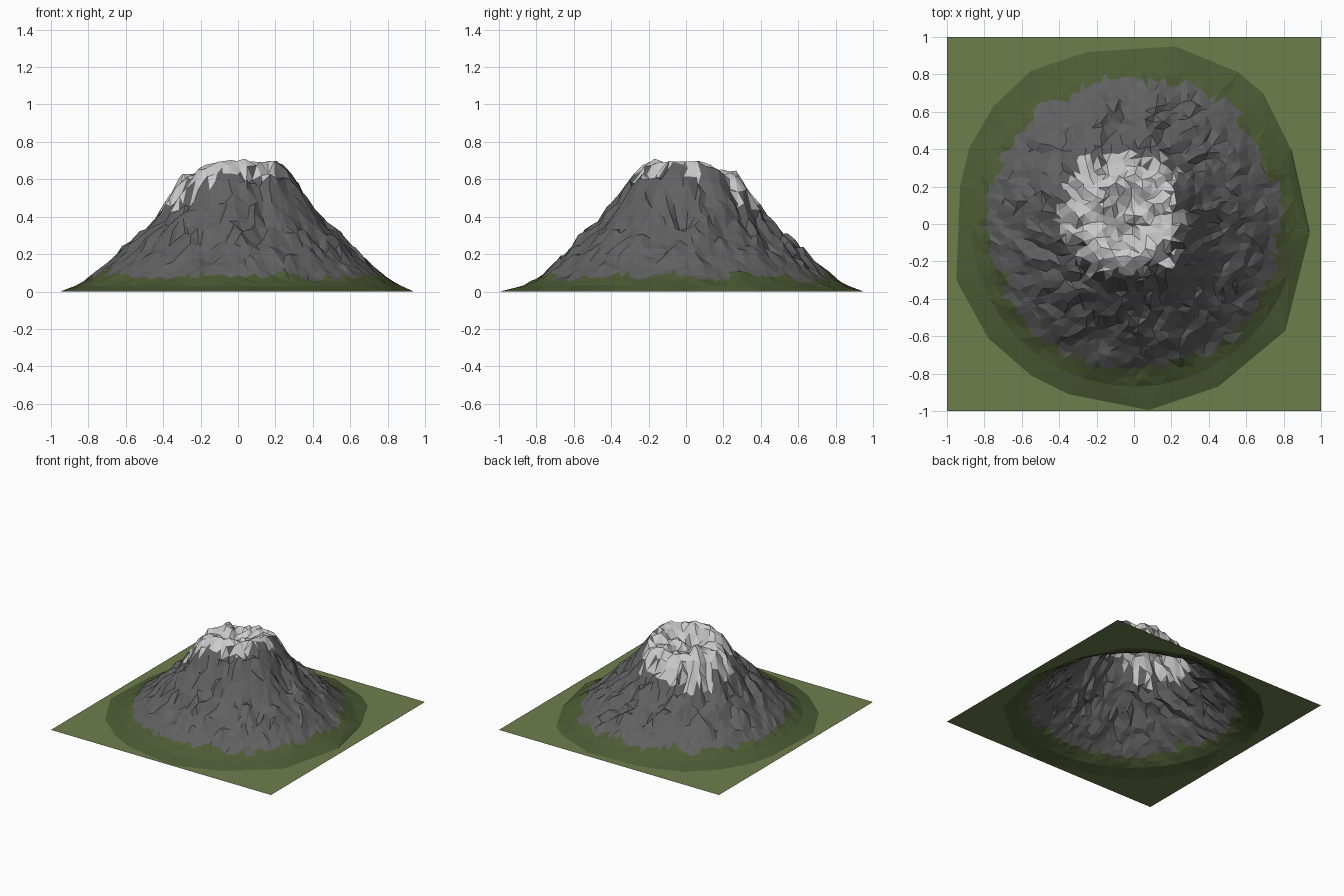
import bpy, math, random
from mathutils import Vector, noise
from mathutils.geometry import delaunay_2d_cdt

if "Cube" in bpy.data.objects:
    bpy.data.objects.remove(bpy.data.objects["Cube"])

random.seed(7)

# outline where the mountain foot meets the flat ground
FOOT = [(.94, -.05), (.84, .4), (.69, .7), (.56, .81), (.22, .95), (-.25, .92), (-.55, .82),
        (-.75, .63), (-.88, .41), (-.93, .2), (-.95, -.3), (-.78, -.61), (-.55, -.81),
        (-.35, -.91), (.08, -.995), (.45, -.87), (.81, -.57)]
CORNERS = [(-1, -1), (1, -1), (1, 1), (-1, 1)]

# flank height by radius, and summit peaks as x, y, height, spread
FLANK = [(0, .9), (.2, .74), (.25, .67), (.31, .585), (.37, .49), (.44, .395), (.52, .315),
         (.6, .24), (.7, .145), (.8, .068), (.88, .025), (.96, 0), (2, 0)]
PEAKS = [(.2, -.04, .14, .07), (-.04, -.2, .13, .06), (-.2, -.14, .11, .07), (.09, -.16, .1, .06),
         (-.22, .1, .09, .09), (.17, .12, .09, .08), (-.03, .28, .06, .1)]


def flank(r):
    for (r0, z0), (r1, z1) in zip(FLANK, FLANK[1:]):
        if r <= r1:
            return z0 + (z1 - z0) * (r - r0) / (r1 - r0)


def height(x, y):
    r, a = math.hypot(x, y), math.atan2(y, x)
    summit = .57 + sum(h * math.exp(-((x - px) ** 2 + (y - py) ** 2) / (2 * s * s))
                       for px, py, h, s in PEAKS)
    # sharp ridges and gullies that twist as they run downhill
    t = a + 1.2 * r
    ridge = .22 - abs(noise.noise(Vector((5 * math.cos(t), 5 * math.sin(t), 3 * r))))
    fine = noise.noise(Vector((x * 10, y * 10, 3)))
    fade = max(0, min(1, (.88 - r) / .3))
    rough = (.1 * ridge + .04 * fine + random.uniform(-.012, .012)) * fade
    z = min(flank(r) + rough, summit + .06 * fine + random.uniform(-.02, .02))
    if z > .69:
        z = .69 + (z - .69) * .4
    return max(.004, min(z, .725))


# scattered points on jittered rings, with one clean ring on the grassy foot
points = [Vector(p) for p in FOOT + CORNERS]
n_foot, n_flat = len(FOOT), len(FOOT) + len(CORNERS)
step = .042
for i in range(20):
    r = .02 + i * step
    count = max(3, int(2 * math.pi * r / step))
    for j in range(count):
        a = 2 * math.pi * (j + random.uniform(-.35, .35) + .5 * (i % 2)) / count
        q = r + random.uniform(-.5, .5) * step
        points.append(Vector((q * math.cos(a), q * math.sin(a))))
for j in range(40):
    a = 2 * math.pi * j / 40
    points.append(Vector((.87 * math.cos(a), .87 * math.sin(a))))

edges = [(i, (i + 1) % n_foot) for i in range(n_foot)]
flat, _, tris, origin, _, _ = delaunay_2d_cdt(points, edges, [], 0, 1e-5)
verts = [Vector((p.x, p.y, 0 if any(o < n_flat for o in src) else height(p.x, p.y)))
         for p, src in zip(flat, origin)]

# sort the faces into colour zones
zones = {"snow_cap": [], "rock_slopes": [], "grass_foot": [], "ground": []}
for f in tris:
    c = sum((verts[i] for i in f), Vector()) / 3
    a = math.atan2(c.y, c.x)
    snow_r = math.hypot(c.x + .08, c.y - .05)
    jag = noise.noise(Vector((7 * math.cos(a), 7 * math.sin(a), 5)))
    if all(verts[i].z == 0 for i in f):
        zone = "ground"
    elif snow_r < .33 + .12 * jag:
        zone = "snow_cap"
    elif math.hypot(c.x, c.y) < .785 + .07 * jag:
        zone = "rock_slopes"
    else:
        zone = "grass_foot"
    zones[zone].append(f)

COLOURS = {"snow_cap": (.62, .62, .62, 1), "rock_slopes": (.12, .12, .12, 1),
           "grass_foot": (.075, .105, .035, 1), "ground": (.155, .21, .075, 1)}

# one flat-shaded object per zone
for name, faces in zones.items():
    used = sorted({i for f in faces for i in f})
    index = {v: k for k, v in enumerate(used)}
    mesh = bpy.data.meshes.new(name)
    mesh.from_pydata([verts[i] for i in used], [], [[index[i] for i in f] for f in faces])
    mat = bpy.data.materials.new(name)
    mat.diffuse_color = COLOURS[name]
    mat.use_nodes = True
    mat.node_tree.nodes["Principled BSDF"].inputs["Base Color"].default_value = mat.diffuse_color
    mesh.materials.append(mat)
    bpy.context.collection.objects.link(bpy.data.objects.new(name, mesh))
